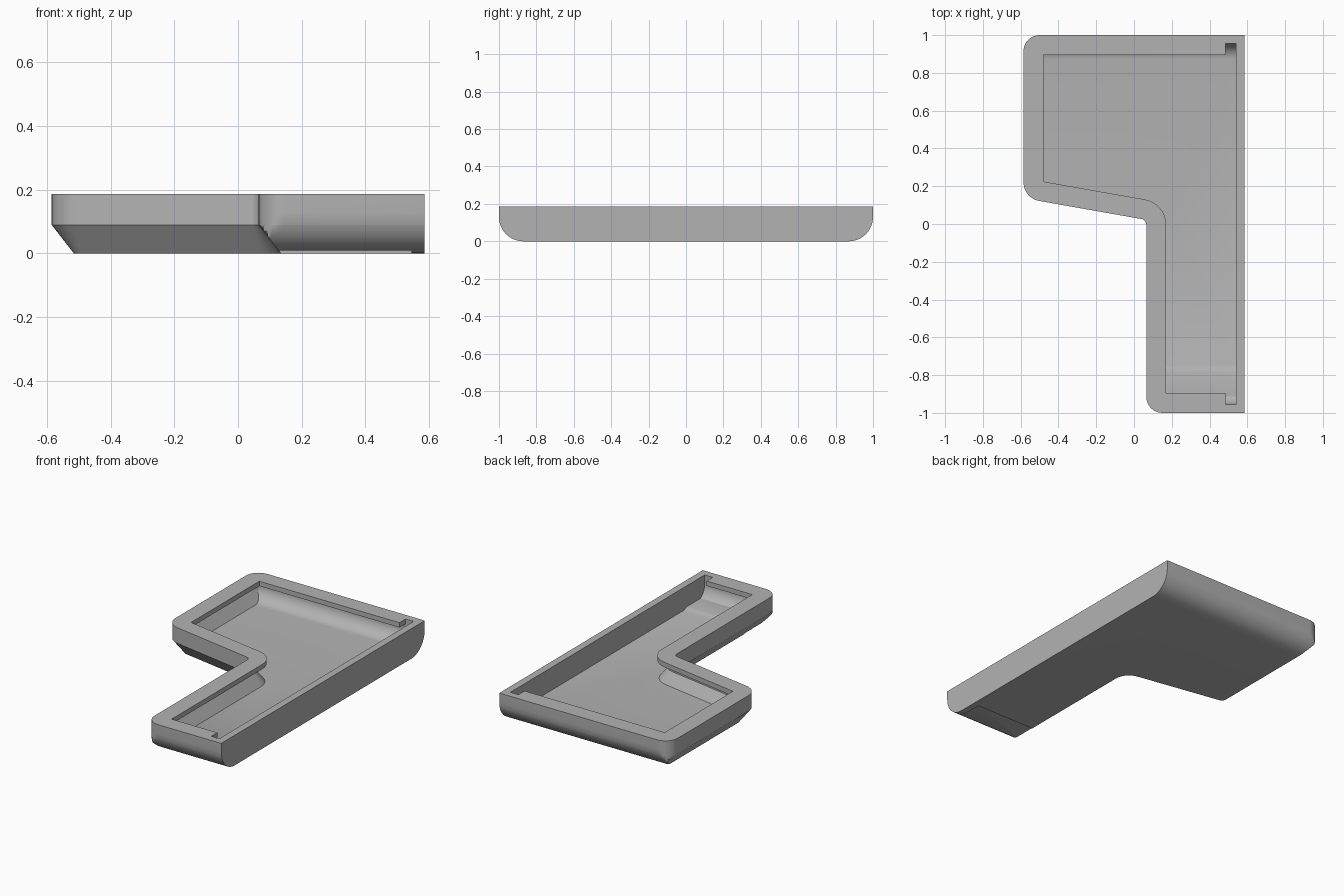
import bpy, bmesh, math
from mathutils import Vector

if "Cube" in bpy.data.objects:
    bpy.data.objects.remove(bpy.data.objects["Cube"])

W, L, H = 0.585, 1.0, 0.187        # half width, half length, height
WALL, LIP = 0.045, 0.105           # wall thickness, rim width
NECK_X, NECK_Y = 0.065, 0.022      # inner corner of the L-shaped outline
TILT = math.radians(10)            # slope of the diagonal side
END_R, SIDE_R, NECK_R = 0.085, 0.10, 0.03
STEPS = 8

grey = bpy.data.materials.new("grey plastic")
grey.diffuse_color = (0.45, 0.45, 0.45, 1)
grey.use_nodes = True
grey.node_tree.nodes["Principled BSDF"].inputs["Base Color"].default_value = grey.diffuse_color


def arc(cx, cy, r, a0, a1):
    angles = [math.radians(a0 + (a1 - a0) * i / STEPS) for i in range(STEPS + 1)]
    return [(cx + r * math.cos(a), cy + r * math.sin(a)) for a in angles]


def diagonal_y(x, d):
    """Height of the diagonal side at x after moving it inward by d."""
    return NECK_Y + (d - math.sin(TILT) * (x - NECK_X)) / math.cos(TILT)


def ring(z, inset, side=0.0, end=0.0):
    """Outline at height z: inset all round, plus extra on left sides and on ends."""
    d = inset + side
    right = W - min(inset, WALL)
    top = L - inset - end
    r = max(END_R - inset, 0)
    k = inset + r
    rho = max(SIDE_R, d)
    pts = [(right, top)]
    pts += [(max(x, -W + d), min(y, top)) for x, y in arc(-W + k, L - k, r, 90, 180)]
    cx = -W + rho
    pts += arc(cx, diagonal_y(cx, rho), rho - d, 180, 260)
    cx = NECK_X - NECK_R
    pts += arc(cx, diagonal_y(cx, -NECK_R), NECK_R + d, 80, 0)
    pts += [(max(x, NECK_X + d), max(y, -top)) for x, y in arc(NECK_X + k, -L + k, r, 180, 270)]
    pts += [(right, -top)]
    return [Vector((x, y, z)) for x, y in pts]


def finish(name, bm):
    bmesh.ops.remove_doubles(bm, verts=bm.verts, dist=1e-5)
    bmesh.ops.dissolve_degenerate(bm, edges=bm.edges, dist=1e-5)
    bmesh.ops.recalc_face_normals(bm, faces=bm.faces)
    mesh = bpy.data.meshes.new(name)
    bm.to_mesh(mesh)
    bm.free()
    mesh.materials.append(grey)
    ob = bpy.data.objects.new(name, mesh)
    bpy.context.collection.objects.link(ob)
    return ob


def loft(name, rings):
    bm = bmesh.new()
    rows = [[bm.verts.new(p) for p in row] for row in rings]
    n = len(rows[0])
    for a, b in zip(rows, rows[1:]):
        for i in range(n):
            j = (i + 1) % n
            bm.faces.new((a[i], a[j], b[j], b[i]))
    bm.faces.new(rows[0][::-1])
    bm.faces.new(rows[-1])
    return finish(name, bm)


def extrude_x(name, profile, x0, x1):
    """Solid from a y-z profile."""
    return loft(name, [[Vector((x, y, z)) for y, z in profile] for x in (x0, x1)])


def box(name, x0, x1, y0, y1, z0, z1):
    return extrude_x(name, [(y0, z0), (y1, z0), (y1, z1), (y0, z1)], x0, x1)


def combine(target, tool, operation):
    tool.hide_render = True
    mod = target.modifiers.new(operation, 'BOOLEAN')
    mod.operation, mod.solver, mod.object = operation, 'EXACT', tool
    bpy.context.view_layer.objects.active = target
    bpy.ops.object.modifier_apply(modifier=mod.name)
    bpy.data.objects.remove(tool)


def bowl_levels(floor, radius, slope_top, slope, inset):
    """Rings with rounded ends and a bevelled foot along the left sides."""
    angles = [math.radians(a) for a in range(0, 91, 9)]
    heights = sorted([floor + radius * (1 - math.cos(a)) for a in angles] + [slope_top])
    out = []
    for z in heights:
        u = min(max(1 - (z - floor) / radius, 0), 1)
        end = radius * (1 - math.sqrt(1 - u * u))
        side = slope * max(0, (slope_top - z) / (slope_top - floor))
        out.append(ring(z, inset, side, end))
    return out


# Outer shell
tray = loft("tray", bowl_levels(0, 0.13, 0.09, 0.07, 0) + [ring(H, 0)])

# Hollow with an overhanging rim
cavity = loft("cavity", bowl_levels(0.045, 0.085, 0.11, 0.05, WALL)
              + [ring(0.157, WALL), ring(0.157, LIP), ring(0.25, LIP)])
combine(tray, cavity, 'DIFFERENCE')

# Small notches at both ends of the rim
for s in (-1, 1):
    y0, y1 = sorted((s * 0.89, s * 0.955))
    combine(tray, box("notch", 0.485, W - WALL, y0, y1, 0.14, 0.25), 'DIFFERENCE')

# Raised floor at the narrow end, with a soft ramp
step = extrude_x("floor_step", [(-0.925, 0.02), (-0.74, 0.02), (-0.74, 0.04),
                                (-0.75, 0.045), (-0.785, 0.057), (-0.925, 0.057)], 0.14, 0.56)
combine(tray, step, 'UNION')

# Shallow recess below the narrow end
combine(tray, box("recess", 0.0, 0.545, -1.1, -0.765, -0.1, 0.01), 'DIFFERENCE')

# Smooth curves, sharp edges
bpy.ops.object.select_all(action='DESELECT')
tray.select_set(True)
bpy.context.view_layer.objects.active = tray
bpy.ops.object.shade_smooth_by_angle(angle=math.radians(25))
